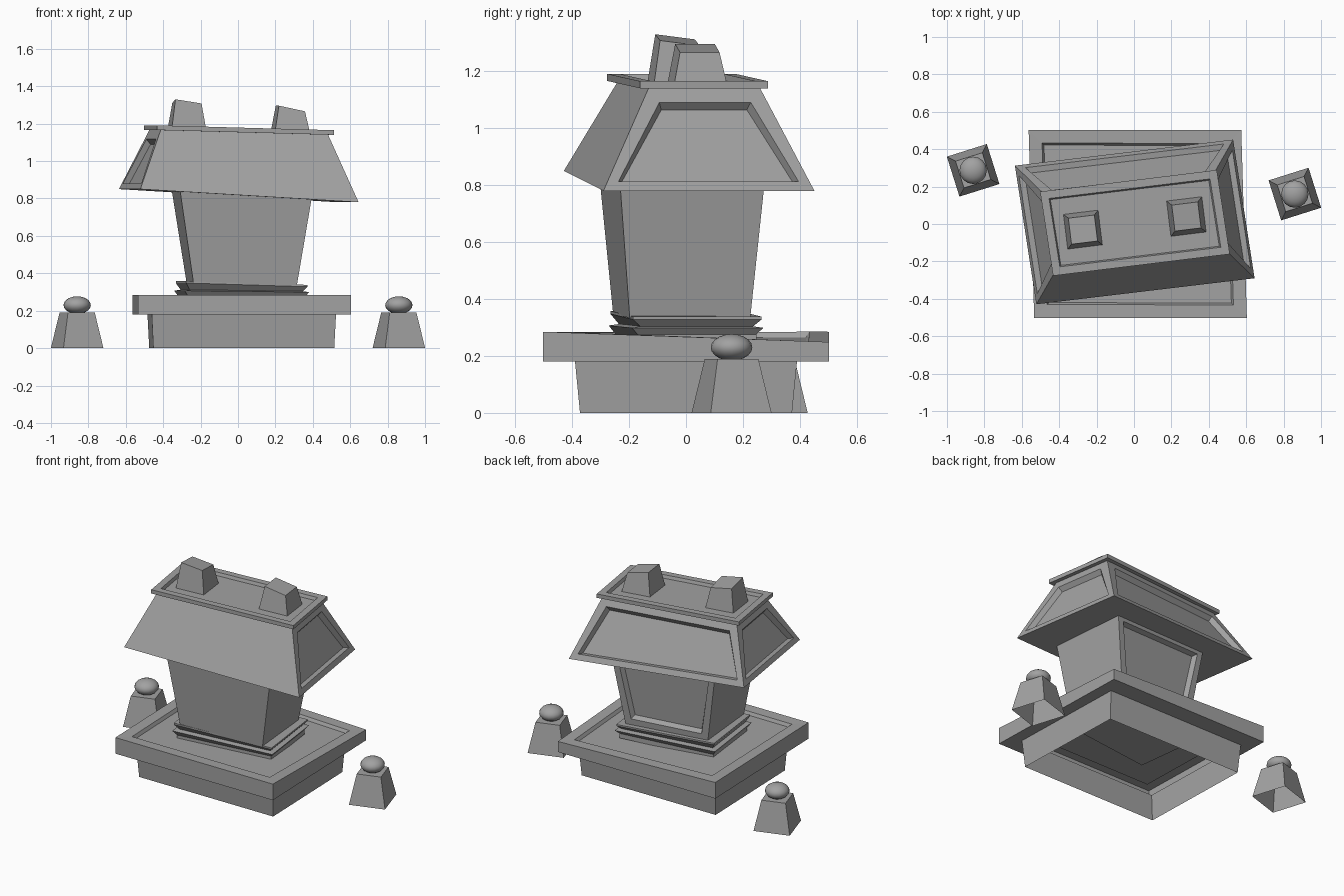
import bpy, bmesh
from math import sin, cos, radians
from mathutils import Vector

if "Cube" in bpy.data.objects:
    bpy.data.objects.remove(bpy.data.objects["Cube"])

stone = bpy.data.materials.new("stone_grey")
stone.use_nodes = True
GREY = (0.36, 0.36, 0.36, 1)
stone.diffuse_color = GREY
stone.node_tree.nodes["Principled BSDF"].inputs["Base Color"].default_value = GREY


def ring(w, d, z, tilt_x=0, tilt_y=0, twist=0):
    """Four corners: front left, front right, back right, back left."""
    return [(u * w / 2, v * d / 2, z + u * tilt_x + v * tilt_y + u * v * twist)
            for u, v in ((-1, -1), (1, -1), (1, 1), (-1, 1))]


def finish(name, bm, smooth=False):
    mesh = bpy.data.meshes.new(name)
    bm.to_mesh(mesh)
    bm.free()
    mesh.materials.append(stone)
    for p in mesh.polygons:
        p.use_smooth = smooth
    obj = bpy.data.objects.new(name, mesh)
    bpy.context.collection.objects.link(obj)
    return obj


def loft(name, rings, centre, turn, side_turn=None, bottom=True, panels=(),
         margin=0.06, bevel=0.02, depth=0.03):
    """Stack of skewed four-sided rings, with sunken panels on chosen faces."""
    a = radians(turn)
    b = a if side_turn is None else radians(side_turn)
    bm = bmesh.new()
    loops = [[bm.verts.new((centre[0] + x * cos(a) - y * sin(b),
                            centre[1] + x * sin(a) + y * cos(b), z))
              for x, y, z in r] for r in rings]
    faces = {}
    for lo, hi in zip(loops, loops[1:]):
        for i, side in enumerate(("front", "right", "back", "left")):
            j = (i + 1) % 4
            faces[side] = bm.faces.new((lo[i], lo[j], hi[j], hi[i]))
    faces["top"] = bm.faces.new(loops[-1])
    if bottom:
        bm.faces.new(loops[0][::-1])
    bm.normal_update()
    sunk = [faces[p] for p in panels]
    if sunk:
        bmesh.ops.inset_individual(bm, faces=sunk, thickness=margin)
        bmesh.ops.inset_individual(bm, faces=sunk, thickness=bevel, depth=-depth)
    return finish(name, bm)


# Hollow base with overhanging slab and sunken top
loft("base", [ring(0.967, 0.745, 0), ring(0.985, 0.78, 0.18),
              ring(1.137, 1.005, 0.18),
              ring(1.137, 1.005, 0.276, -0.009, -0.009, -0.009)],
     (0.02, 0), 0, 1.7, bottom=False, panels=["top"],
     margin=0.1, bevel=0.015, depth=0.02)

# Two flared steps under the body
loft("plinth", [ring(0.63, 0.42, 0.245), ring(0.63, 0.42, 0.275),
                ring(0.67, 0.465, 0.303, -0.004), ring(0.61, 0.4, 0.308, -0.004),
                ring(0.655, 0.455, 0.338, -0.01), ring(0.655, 0.455, 0.348, -0.01)],
     (0.02, 0), 7)

# Body with sunken back panel
loft("body", [ring(0.555, 0.425, 0.34, -0.006), ring(0.71, 0.51, 0.83, -0.02)],
     (0.02, -0.015), 6, 5, panels=["back"])

# Hipped roof and its cap
loft("roof", [ring(1.175, 0.75, 0.815, -0.035), ring(0.9, 0.395, 1.155, -0.013)],
     (0.004, 0.011), 6.8, 8.8, panels=["right", "back", "left"], margin=0.065)
loft("roof_cap", [ring(0.952, 0.455, 1.153, -0.013), ring(0.952, 0.455, 1.178, -0.013)],
     (0.005, 0.006), 7, 8.8, panels=["top"], bevel=0.01, depth=0.02)

# Chimneys with slanted tops
loft("right_chimney", [ring(0.19, 0.19, 1.155, -0.003),
                       ring(0.14, 0.14, 1.31, -0.011, -0.009)], (-0.273, -0.03), 7)
loft("left_chimney", [ring(0.19, 0.19, 1.15, -0.003),
                      ring(0.14, 0.14, 1.281, -0.015)], (0.28, 0.04), 7)

# Bollards with flattened balls
for side, x, y in (("right", -0.86, 0.287), ("left", 0.86, 0.16)):
    loft(side + "_bollard", [ring(0.224, 0.224, 0), ring(0.15, 0.15, 0.19)],
         (x, y), 17.5, bottom=False)
    bm = bmesh.new()
    bmesh.ops.create_uvsphere(bm, u_segments=16, v_segments=10, radius=0.073)
    bmesh.ops.scale(bm, vec=(1, 1, 0.64), verts=bm.verts)
    bmesh.ops.translate(bm, vec=Vector((x, y, 0.23)), verts=bm.verts)
    finish(side + "_ball", bm, smooth=True)
